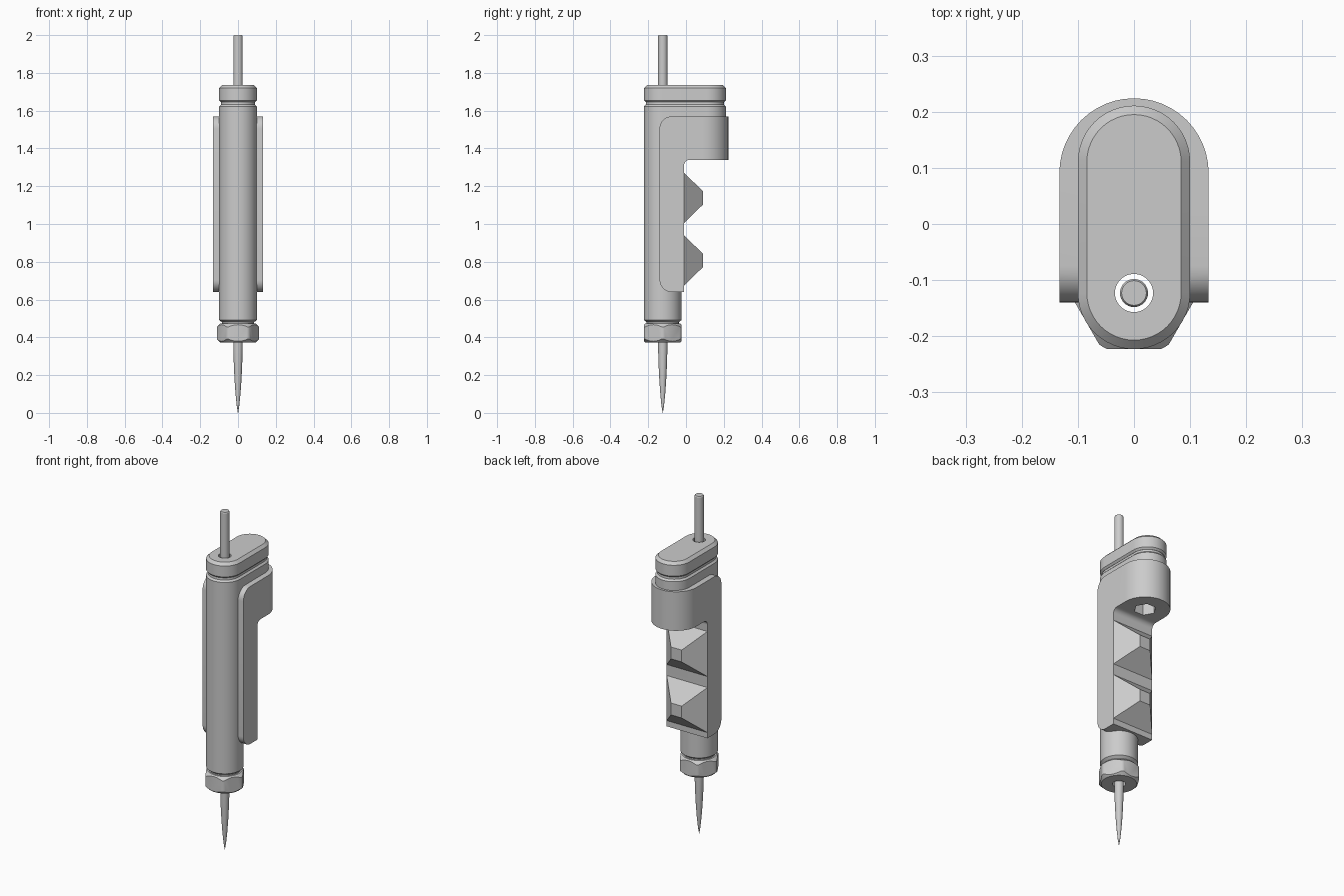
import bpy
import bmesh
from math import cos, sin, pi, radians

cube = bpy.data.objects.get("Cube")
if cube:
    bpy.data.objects.remove(cube, do_unlink=True)

metal = bpy.data.materials.new("plain_grey")
metal.use_nodes = True
GREY = (0.6, 0.6, 0.6, 1)
metal.diffuse_color = GREY
metal.node_tree.nodes["Principled BSDF"].inputs["Base Color"].default_value = GREY

AXIS_Y = -0.123    # centre line of barrel and needle
REAR_Y = 0.111     # rear centre of the upper body and cap
ARM_Y = 0.091      # rear centre of the grip arm
GRIP_W = 0.133     # half width of the grip
BACK_Y = -0.01     # rear face of the grip


def loft(name, rings):
    """Skin equal-length rings of points and cap both ends."""
    bm = bmesh.new()
    loops = [[bm.verts.new(p) for p in ring] for ring in rings]
    n = len(loops[0])
    for a, b in zip(loops, loops[1:]):
        for i in range(n):
            j = (i + 1) % n
            bm.faces.new((a[i], a[j], b[j], b[i]))
    bm.faces.new(loops[0][::-1])
    bm.faces.new(loops[-1])
    bmesh.ops.recalc_face_normals(bm, faces=bm.faces)
    mesh = bpy.data.meshes.new(name)
    bm.to_mesh(mesh)
    bm.free()
    mesh.materials.append(metal)
    obj = bpy.data.objects.new(name, mesh)
    bpy.context.collection.objects.link(obj)
    return obj


def circle(r, z, y=AXIS_Y, n=48):
    return [(r * cos(2 * pi * i / n), y + r * sin(2 * pi * i / n), z) for i in range(n)]


def stadium(r, z, front=AXIS_Y, rear=REAR_Y, n=24):
    arc = [pi * i / n for i in range(n + 1)]
    return ([(r * cos(a), rear + r * sin(a), z) for a in arc] +
            [(-r * cos(a), front - r * sin(a), z) for a in arc])


def lathe(name, profile, n=48):
    return loft(name, [circle(r, z, n=n) for r, z in profile])


def boolean(obj, cutter, operation):
    mod = obj.modifiers.new(operation.lower(), "BOOLEAN")
    mod.operation = operation
    mod.object = cutter
    mod.solver = "EXACT"
    bpy.context.view_layer.objects.active = obj
    bpy.ops.object.modifier_apply(modifier=mod.name)
    bpy.data.objects.remove(cutter, do_unlink=True)


def bore(obj):
    boolean(obj, lathe("bore_cutter", [(0.034, 0.2), (0.034, 1.9)]), "DIFFERENCE")


def fillet(cy, cz, r, start, n=8):
    """Quarter arc in the side plane, starting at the given angle in degrees."""
    return [(cy + r * cos(radians(start + 90 * i / n)),
             cz + r * sin(radians(start + 90 * i / n))) for i in range(n + 1)]


# Needle and rod in one piece
needle = lathe("needle_and_rod", [(0.0008, 0), (0.007, 0.04), (0.013, 0.1), (0.018, 0.17),
                                  (0.022, 0.25), (0.025, 0.35), (0.025, 1.995), (0.022, 2)], 32)

# Hexagonal nut with turned chamfers
nut = loft("hex_nut", [circle(0.115, z, n=6) for z in (0.373, 0.473)])
boolean(nut, lathe("nut_chamfer", [(0.092, 0.372), (0.111, 0.39), (0.111, 0.456), (0.092, 0.474)]),
        "INTERSECT")
bore(nut)

# Barrel with a narrow neck above the nut
barrel = lathe("barrel", [(0.085, 0.465), (0.085, 0.48), (0.1, 0.492), (0.1, 1.55)])
bore(barrel)

# Upper body, neck and cap
upper_body = loft("upper_body", [stadium(r, z) for r, z in
                                 ((0.1, 1.5), (0.1, 1.622), (0.09, 1.632), (0.088, 1.66))])
bore(upper_body)
cap = loft("cap", [stadium(r, z) for r, z in
                   ((0.09, 1.645), (0.1, 1.655), (0.1, 1.719), (0.084, 1.735))])
bore(cap)

# Grip: side profile trimmed to the rounded plan of the arm
side = (fillet(-0.075, 0.705, 0.065, 180) + [(BACK_Y, 0.64)] +
        fillet(BACK_Y + 0.03, 1.31, 0.03, 180)[::-1][-1:] +
        fillet(BACK_Y + 0.03, 1.31, 0.03, 90)[::-1][1:] +
        [(0.3, 1.34), (0.3, 1.57)] + fillet(-0.075, 1.505, 0.065, 90))
grip = loft("grip", [[(x, y, z) for y, z in side] for x in (-GRIP_W, GRIP_W)])
bm = bmesh.new()
bm.from_mesh(grip.data)
bmesh.ops.remove_doubles(bm, verts=bm.verts, dist=0.0005)
bm.to_mesh(grip.data)
bm.free()
boolean(grip, loft("plan_trim", [stadium(GRIP_W, z, -0.3, ARM_Y) for z in (0.5, 1.7)]), "INTERSECT")
bore(grip)
# Hexagonal socket under the arm
boolean(grip, loft("socket_cutter", [circle(0.06, z, ARM_Y, 6) for z in (1.2, 1.46)]), "DIFFERENCE")

# Two blunt pyramids on the back of the grip
for name, z in (("lower_stud", 0.807), ("upper_stud", 1.138)):
    loft(name, [[(sx * w, y, z + sz * h) for sx, sz in ((-1, -1), (1, -1), (1, 1), (-1, 1))]
                for w, h, y in ((GRIP_W, 0.133, BACK_Y), (0.035, 0.035, 0.09))])

# Smooth curved faces, keep hard edges
for obj in bpy.context.collection.objects:
    if obj.type == "MESH" and metal.name in obj.data.materials:
        bpy.ops.object.select_all(action="DESELECT")
        obj.select_set(True)
        bpy.context.view_layer.objects.active = obj
        bpy.ops.object.shade_smooth_by_angle(angle=radians(30))
